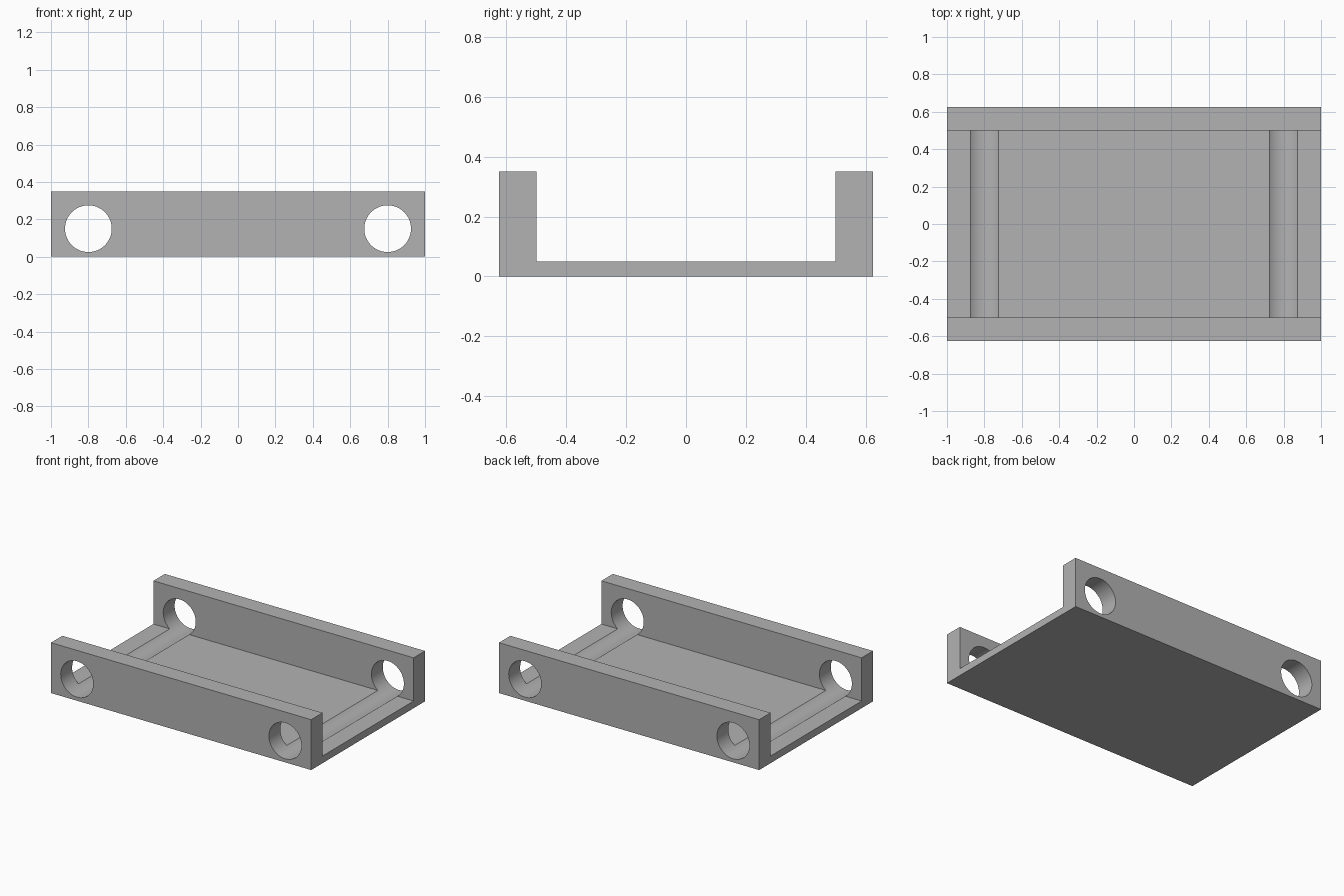
import bpy
import bmesh
import math
from mathutils import Vector

default = bpy.data.objects.get("Cube")
if default:
    bpy.data.objects.remove(default, do_unlink=True)

LENGTH, HALF_DEPTH, HEIGHT = 2.0, 0.625, 0.35
WALL, FLOOR = 0.125, 0.05
HOLE_X, HOLE_Z, HOLE_R = 0.8, 0.15, 0.125

grey = bpy.data.materials.new("mid_grey")
grey.use_nodes = True
colour = (0.448, 0.448, 0.448, 1)
grey.diffuse_color = colour
grey.node_tree.nodes["Principled BSDF"].inputs["Base Color"].default_value = colour

# U-shaped channel: profile in the y-z plane, extruded along x
inner = HALF_DEPTH - WALL
half = [(HALF_DEPTH, 0), (HALF_DEPTH, HEIGHT), (inner, HEIGHT), (inner, FLOOR)]
profile = half + [(-y, z) for y, z in reversed(half)]

bm = bmesh.new()
face = bm.faces.new([bm.verts.new((-LENGTH / 2, y, z)) for y, z in profile])
extruded = bmesh.ops.extrude_face_region(bm, geom=[face])["geom"]
moved = [v for v in extruded if isinstance(v, bmesh.types.BMVert)]
bmesh.ops.translate(bm, verts=moved, vec=Vector((LENGTH, 0, 0)))
bmesh.ops.recalc_face_normals(bm, faces=bm.faces)
mesh = bpy.data.meshes.new("channel_bracket")
bm.to_mesh(mesh)
bm.free()
mesh.materials.append(grey)
bracket = bpy.data.objects.new("channel_bracket", mesh)
bpy.context.collection.objects.link(bracket)

# Rod holes through both walls, which also groove the floor
for side, x in (("left", HOLE_X), ("right", -HOLE_X)):
    bpy.ops.mesh.primitive_cylinder_add(
        vertices=64, radius=HOLE_R, depth=LENGTH,
        location=(x, 0, HOLE_Z), rotation=(math.pi / 2, 0, 0))
    cutter = bpy.context.object
    cutter.name = side + "_hole_cutter"
    cutter.hide_render = True
    cutter.data.materials.append(grey)

    bpy.ops.object.select_all(action="DESELECT")
    bracket.select_set(True)
    bpy.context.view_layer.objects.active = bracket
    cut = bracket.modifiers.new(side + "_hole", "BOOLEAN")
    cut.operation = "DIFFERENCE"
    cut.solver = "EXACT"
    cut.object = cutter
    bpy.ops.object.modifier_apply(modifier=cut.name)
    bpy.data.objects.remove(cutter, do_unlink=True)

# Smooth bores with crisp outer edges
bpy.ops.object.shade_smooth_by_angle(angle=math.radians(30))
